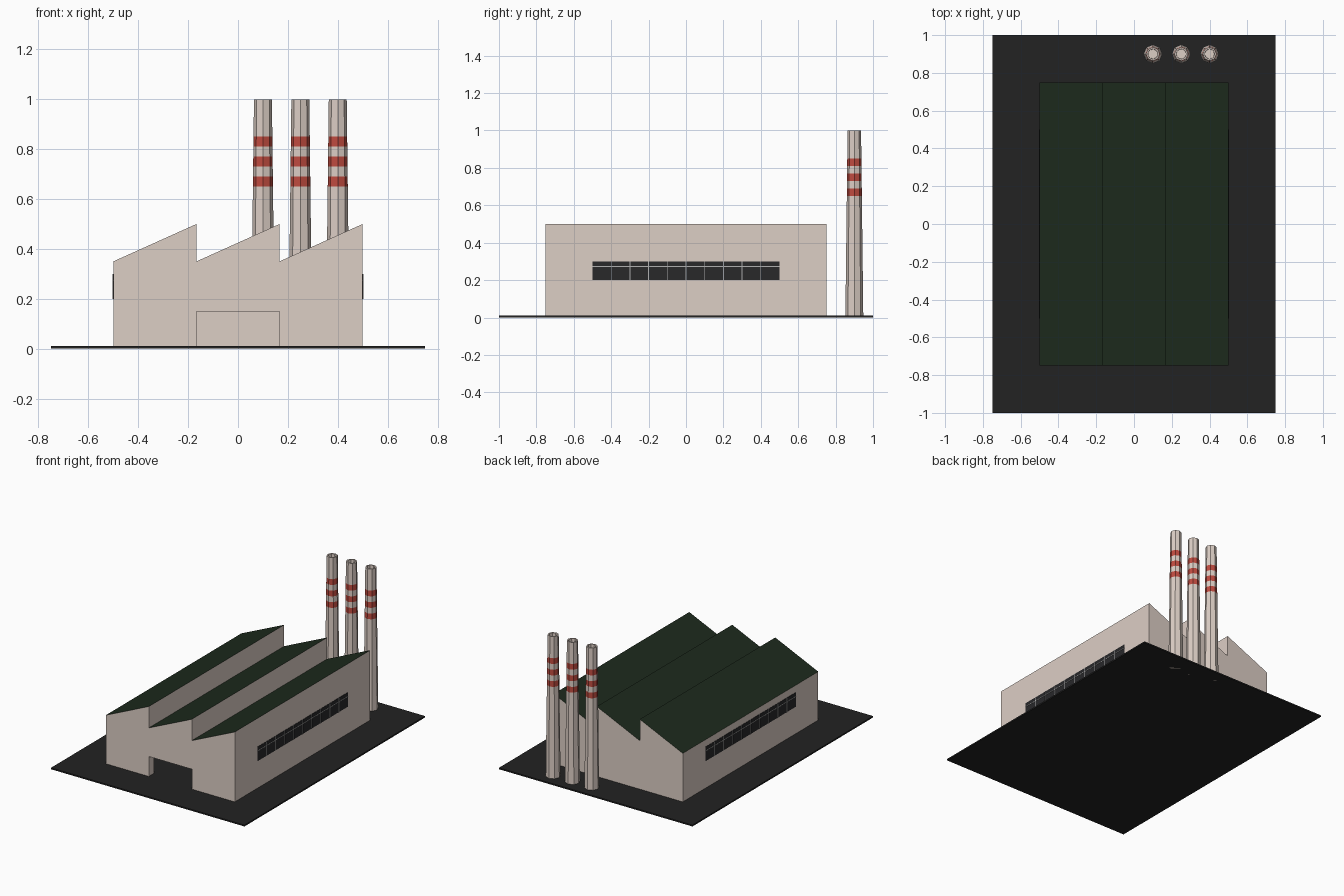
import bpy, bmesh, math

if "Cube" in bpy.data.objects:
    bpy.data.objects.remove(bpy.data.objects["Cube"])


def material(name, rgb):
    m = bpy.data.materials.new(name)
    m.diffuse_color = (*rgb, 1)
    m.use_nodes = True
    m.node_tree.nodes["Principled BSDF"].inputs["Base Color"].default_value = m.diffuse_color
    return m


WALL = material("wall_cream", (0.72, 0.62, 0.56))
ROOF = material("roof_green", (0.012, 0.023, 0.012))
ASPHALT = material("asphalt", (0.016, 0.016, 0.016))
GLASS = material("dark_glass", (0.021, 0.021, 0.023))
RED = material("band_red", (0.52, 0.07, 0.05))
FRAME = material("frame_grey", (0.45, 0.45, 0.45))


def finish(name, bm, *mats):
    me = bpy.data.meshes.new(name)
    bm.to_mesh(me)
    bm.free()
    for m in mats:
        me.materials.append(m)
    ob = bpy.data.objects.new(name, me)
    bpy.context.collection.objects.link(ob)
    return ob


def add_box(bm, lo, hi):
    vs = bmesh.ops.create_cube(bm, size=1)["verts"]
    for v in vs:
        v.co = [(a + b) / 2 + c * (b - a) for a, b, c in zip(lo, hi, v.co)]


# Ground slab
bm = bmesh.new()
add_box(bm, (-0.75, -1, 0), (0.75, 1, 0.01))
finish("ground_slab", bm, ASPHALT)

# Hall: hollow sawtooth shell with an open doorway in the front wall
T = 1 / 6
D = 0.75
roofline = [(0.5, 0.5), (T, 0.35), (T, 0.5), (-T, 0.35), (-T, 0.5), (-0.5, 0.35)]
outline = [(0.5, 0)] + roofline + [(-0.5, 0)]
door = [(-T, 0), (-T, 0.15), (T, 0.15), (T, 0)]

bm = bmesh.new()
front = [bm.verts.new((x, -D, z)) for x, z in outline]
back = [bm.verts.new((x, D, z)) for x, z in outline]
jamb_out = [bm.verts.new((x, -D, z)) for x, z in door]
jamb_in = [bm.verts.new((x, -D + 0.06, z)) for x, z in door]
bm.faces.new((front + jamb_out)[::-1])
bm.faces.new(back)
for i in range(len(outline) - 1):
    f = bm.faces.new((front[i], front[i + 1], back[i + 1], back[i]))
    f.material_index = 1 if i in (1, 3, 5) else 0   # slopes are green
for i in range(3):
    bm.faces.new((jamb_out[i], jamb_out[i + 1], jamb_in[i + 1], jamb_in[i]))
bm.faces.ensure_lookup_table()
for f in bm.faces:
    f.normal_update()
if bm.faces[0].normal.y > 0:
    bmesh.ops.reverse_faces(bm, faces=[bm.faces[0]])
if bm.faces[1].normal.y < 0:
    bmesh.ops.reverse_faces(bm, faces=[bm.faces[1]])
for f in bm.faces:
    if f.material_index == 1 and f.normal.z < 0:
        bmesh.ops.reverse_faces(bm, faces=list(bm.faces)[2:9])
        break
finish("factory_hall", bm, WALL, ROOF)

# Window strips with thin glazing bars on both long walls
for side, s in (("right", 1), ("left", -1)):
    def span(depth):
        return sorted((s * 0.498, s * (0.5 + depth)))
    x0, x1 = span(0.002)
    bm = bmesh.new()
    add_box(bm, (x0, -0.5, 0.2), (x1, 0.5, 0.3))
    finish(side + "_window_strip", bm, GLASS)
    x0, x1 = span(0.004)
    bm = bmesh.new()
    for i in range(1, 10):
        y = -0.5 + i * 0.1
        add_box(bm, (x0, y - 0.002, 0.2), (x1, y + 0.002, 0.3))
    add_box(bm, (x0, -0.5, 0.271), (x1, 0.5, 0.275))
    finish(side + "_glazing_bars", bm, FRAME)

# Chimneys: tapered octagonal tubes with three red bands and a sunken top
SIDES = 8
heights = [0, 0.65, 0.69, 0.73, 0.77, 0.81, 0.85, 1.0]
profile = [(0.048 - 0.012 * z, z) for z in heights] + [(0.027, 1.0), (0.026, 0.95)]
for n, cx in enumerate((0.1, 0.25, 0.4), 1):
    bm = bmesh.new()
    rings = []
    for r, z in profile:
        rings.append([bm.verts.new((cx + r * math.cos(a), 0.9 + r * math.sin(a), z))
                      for a in (2 * math.pi * k / SIDES for k in range(SIDES))])
    for i in range(len(rings) - 1):
        lo, hi = rings[i], rings[i + 1]
        for k in range(SIDES):
            j = (k + 1) % SIDES
            f = bm.faces.new((lo[k], lo[j], hi[j], hi[k]))
            f.material_index = 1 if i in (1, 3, 5) else 0
    bm.faces.new(rings[-1])
    bm.faces.new(rings[0][::-1])
    finish(f"chimney_{n}", bm, WALL, RED)
